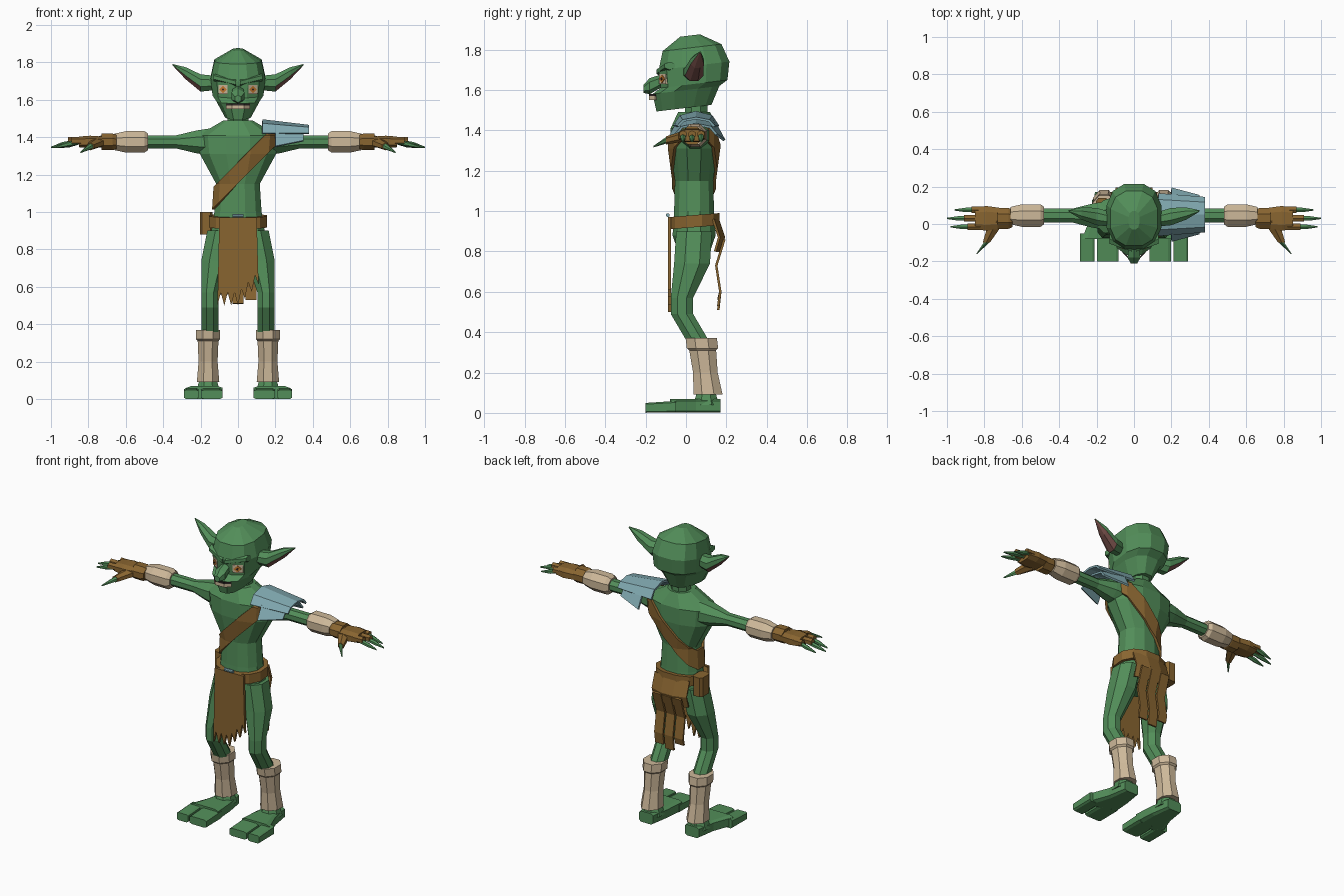
import bpy, bmesh
from math import cos, sin, pi, copysign
from mathutils import Vector

cube = bpy.data.objects.get("Cube")
if cube:
    bpy.data.objects.remove(cube, do_unlink=True)


def material(name, *color):
    mat = bpy.data.materials.new(name)
    mat.use_nodes = True
    mat.diffuse_color = (*color, 1)
    shader = mat.node_tree.nodes["Principled BSDF"]
    shader.inputs["Base Color"].default_value = (*color, 1)
    return mat


GREEN = material("green skin", .085, .27, .1)
BROWN = material("brown leather", .25, .13, .03)
CLOTH = material("tan wrapping", .61, .48, .32)
BLUE = material("blue cloth", .22, .4, .44)
PINK = material("inner ear", .19, .08, .07)
ORANGE = material("orange iris", .58, .2, .03)
DARK = material("dark mouth", .03, .02, .02)


def finish(name, bm, *materials):
    """Turn a bmesh into a named object in the scene."""
    mesh = bpy.data.meshes.new(name)
    bm.to_mesh(mesh)
    bm.free()
    for mat in materials:
        mesh.materials.append(mat)
    obj = bpy.data.objects.new(name, mesh)
    bpy.context.collection.objects.link(obj)
    return obj


def loft_mesh(rings, axis="z", sides=8, power=1, mirror=1, tilt=0):
    """Skin rounded rings (center, radius a, radius b) set across an axis."""
    bm = bmesh.new()
    loops = []
    for center, radius_a, radius_b in rings:
        loop = []
        for i in range(sides):
            angle = 2 * pi * (i + .5) / sides
            a = copysign(abs(cos(angle)) ** power, cos(angle)) * radius_a
            b = copysign(abs(sin(angle)) ** power, sin(angle)) * radius_b
            offset = {"x": (0, a, b), "y": (a, 0, b), "z": (a, b, tilt * b)}[axis]
            point = Vector(center) + Vector(offset)
            point.x *= mirror
            loop.append(bm.verts.new(point))
        loops.append(loop)
    for low, high in zip(loops, loops[1:]):
        for i in range(sides):
            bm.faces.new((low[i - 1], low[i], high[i], high[i - 1]))
    bm.faces.new(loops[0])
    bm.faces.new(loops[-1])
    bmesh.ops.recalc_face_normals(bm, faces=bm.faces)
    return bm


def loft(name, mat, rings, **options):
    return finish(name, loft_mesh(rings, **options), mat)


def slab(name, mat, outline, depth, mirror=1):
    """Flat outline given a thickness towards the back."""
    bm = bmesh.new()
    face = bm.faces.new([bm.verts.new((mirror * x, y, z)) for x, y, z in outline])
    extruded = bmesh.ops.extrude_face_region(bm, geom=[face])["geom"]
    verts = [v for v in extruded if isinstance(v, bmesh.types.BMVert)]
    bmesh.ops.translate(bm, vec=(0, depth, 0), verts=verts)
    bmesh.ops.recalc_face_normals(bm, faces=bm.faces)
    return finish(name, bm, mat)


def thicken(obj, amount, offset=0):
    solidify = obj.modifiers.new("thickness", "SOLIDIFY")
    solidify.thickness = amount
    solidify.offset = offset


def sheet(name, mat, rows, thickness=.012):
    """Draped cloth from rows (x, [(y, z), ...])."""
    bm = bmesh.new()
    grid = [[bm.verts.new((x, y, z)) for y, z in path] for x, path in rows]
    for near, far in zip(grid, grid[1:]):
        for i in range(len(near) - 1):
            bm.faces.new((near[i], near[i + 1], far[i + 1], far[i]))
    bmesh.ops.recalc_face_normals(bm, faces=bm.faces)
    thicken(finish(name, bm, mat), thickness)


def torso_rings(grow=0):
    profile = ((.8, .08), (.88, .15), (1, .13), (1.15, .12), (1.31, .21), (1.41, .22), (1.49, .08))
    return [((0, .04, z), width + grow, min(.12, .05 + width * .4) + grow)
            for z, width in profile]


# Torso, neck and head
loft("torso", GREEN, torso_rings(), sides=12, power=.9)
loft("neck", GREEN, [((0, .05, z), .06, .06) for z in (1.46, 1.58)])
skull = ((1.51, -.01, .07, .14), (1.6, 0, .12, .17), (1.63, .04, .14, .17),
         (1.72, .04, .15, .18), (1.81, .03, .13, .15), (1.87, .02, .03, .05))
loft("head", GREEN, [((0, y, z), width, depth) for z, y, width, depth in skull],
     sides=12, power=.8, tilt=.12)

# Nose and mouth
loft("nose", GREEN, [((0, y, 1.7 + y * .45), r, r) for y, r in
                     ((-.11, .03), (-.18, .04), (-.21, .02))], axis="y", sides=6)
for part, mat, low, high in (("lips", CLOTH, 1.55, 1.57), ("mouth_gap", DARK, 1.57, 1.58)):
    rows = [(x, [(abs(x) - .21, low), (abs(x) - .21, high)]) for x in (-.06, -.03, .03, .06)]
    sheet(part, mat, rows, thickness=.008)


def face_plate(name, mat, radius, turn, lift, mirror):
    """Four-cornered plate lying along the slant of the cheek."""
    outline = []
    for i in range(4):
        angle = pi / 2 * i + turn
        dx = radius * cos(angle)
        outline.append((.08 + dx, dx * .65 - .11 - lift, 1.655 + radius * sin(angle)))
    slab(name, mat, outline, .009, mirror)


def build_head_side(tag, side):
    face_plate(tag + "_eye", CLOTH, .035, pi / 4, .007, side)
    face_plate(tag + "_iris", ORANGE, .02, 0, .011, side)
    face_plate(tag + "_pupil", DARK, .007, 0, .014, side)
    loft(tag + "_brow", GREEN, [((.01, -.13, 1.69), .02, .02), ((.13, -.08, 1.72), .03, .02)],
         axis="x", sides=6, mirror=side)

    # The underside of the ear has the inner colour
    profile = ((.11, .04), (.2, .05), (.28, .035), (.35, .004))
    rings = [((x, x * .2, 1.69 + .65 * max(0, x - .2)), r, r) for x, r in profile]
    bm = loft_mesh(rings, axis="x", mirror=side)
    for face in bm.faces:
        outside_head = abs(face.calc_center_median().x) > .16
        face.material_index = int(outside_head and face.normal.z < -.3)
    finish(tag + "_ear", bm, GREEN, PINK)


def build_arm(tag, side):
    def along_arm(part, mat, y, flatness, profile, power=1):
        loft(tag + part, mat, [((x, y, 1.375), r, r * flatness) for x, r in profile],
             axis="x", power=power, mirror=side)

    along_arm("_arm", GREEN, .045, .95, ((.1, .09), (.22, .07), (.33, .04), (.55, .04)))
    along_arm("_wrist_wrap", CLOTH, .045, .95, ((.48, .05), (.5, .065), (.6, .065), (.66, .05)))
    along_arm("_glove_cuff", BROWN, .03, .8, ((.65, .05), (.67, .06), (.73, .06)))
    along_arm("_glove_palm", BROWN, .03, .5, ((.72, .06), (.79, .07), (.85, .06)), .7)

    # Fingers leave short leather sleeves and droop slightly
    for i, tip in enumerate((.96, 1, .98)):
        y = .075 - i * .045
        loft(f"{tag}_finger_sleeve_{i}", BROWN,
             [((x, y, 1.38), .02, .02) for x in (.8, tip - .09)],
             axis="x", sides=6, mirror=side)
        loft(f"{tag}_finger_{i}", GREEN,
             [((.85, y, 1.375), .014, .014), ((tip - .06, y, 1.36), .014, .014),
              ((tip, y, 1.345), .004, .004)], axis="x", sides=6, mirror=side)
    knuckle, joint, tip = (.73, .02, 1.38), (.79, -.1, 1.35), (.84, -.16, 1.32)
    loft(tag + "_thumb_sleeve", BROWN, [(knuckle, .05, .03), (joint, .022, .02)],
         axis="y", sides=6, mirror=side)
    loft(tag + "_thumb", GREEN, [(joint, .016, .016), (tip, .004, .004)],
         axis="y", sides=6, mirror=side)


def build_leg(tag, side):
    profile = ((.32, .08, .05), (.49, -.02, .05), (.57, -.02, .05), (.74, .03, .08), (.9, .04, .08))
    loft(tag + "_leg", GREEN, [((.15 - .2 * max(0, z - .6), y, z), r, r * 1.2)
                               for z, y, r in profile], mirror=side)
    wrap = ((.09, .065), (.2, .055), (.31, .06), (.32, .07), (.37, .07))
    loft(tag + "_shin_wrap", CLOTH, [((.16, .12 - z * .12, z), r, r * 1.2) for z, r in wrap],
         mirror=side)
    loft(tag + "_ankle", GREEN, [((.16, .1, z), r, r) for z, r in ((.04, .07), (.1, .05))],
         mirror=side)

    # Foot block widening forwards, then two split toes
    sole = ((.17, .16, .05), (.05, .16, .07), (-.08, .18, .1))
    loft(tag + "_foot", GREEN, [((x, y, .035), r, .035) for y, x, r in sole],
         axis="y", power=.35, mirror=side)
    for part, x, width in (("_inner_toes", .14, .06), ("_outer_toe", .25, .04)):
        loft(tag + part, GREEN, [((x, y, h), width, h) for y, h in ((-.05, .03), (-.2, .025))],
             axis="y", power=.35, mirror=side)


for tag, side in (("left", 1), ("right", -1)):
    build_head_side(tag, side)
    build_arm(tag, side)
    build_leg(tag, side)

# Sash: a diagonal slice of a slightly larger torso
bm = loft_mesh(torso_rings(grow=.014), sides=12, power=.9)
across = Vector((-1, 0, 1)).normalized()
for normal in (across, -across):
    bmesh.ops.bisect_plane(bm, geom=bm.verts[:] + bm.edges[:] + bm.faces[:],
                           plane_co=Vector((0, 0, 1.21)) + normal * .04,
                           plane_no=normal, clear_outer=True)
thicken(finish("sash", bm, BROWN), .014, offset=-1)


# Shoulder cloth: two layers arched from front to back
def arch(reach, top, drop):
    angles = [pi * i / 4 for i in range(5)]
    return [(.05 - reach * cos(t), top - drop * (1 - sin(t))) for t in angles]


sheet("shoulder_cloth_upper", BLUE, [(.13, arch(.11, 1.49, .07)), (.38, arch(.09, 1.46, .04))])
sheet("shoulder_cloth_lower", BLUE, [(.2, arch(.14, 1.46, .11)), (.35, arch(.1, 1.43, .05))])

# Belt, pouch and belt ring
loft("belt", BROWN, [((0, .04, z), .16, .13) for z in (.92, .98)], sides=12, power=.9, tilt=.08)
loft("pouch", BROWN, [((-.17, .09, z), .035, .05) for z in (.88, 1)], power=.5)
loft("belt_ring", BLUE, [((x, -.09, .98), .01, .01) for x in (-.03, .03)], axis="x")

# Front loincloth with a torn hem
count = 12
hem = []
for i in range(count + 1):
    x = .22 * (i / count - .5)
    hem.append((x, -.09, .5 + .07 * (i % 2) + max(0, x)))
slab("front_loincloth", BROWN, hem + [(.1, -.09, .97), (-.1, -.09, .97)], .016)

# Rear cloth: a wide flap and hanging strips
flap = []
for x in (-.12, -.04, .04, .12):
    y = .17 - abs(x) * .3
    flap.append((x, [(y, .96), (y + .03, .87), (y + .01, .8)]))
sheet("rear_flap", BROWN, flap)
for i, low in enumerate((.56, .51, .53)):
    fall = [(.19, .86), (.15, .73), (.17, .6), (.16, low)]
    x = .07 * (i - 1)
    sheet(f"rear_strip_{i}", BROWN, [(x - .03, fall), (x + .03, fall)])
